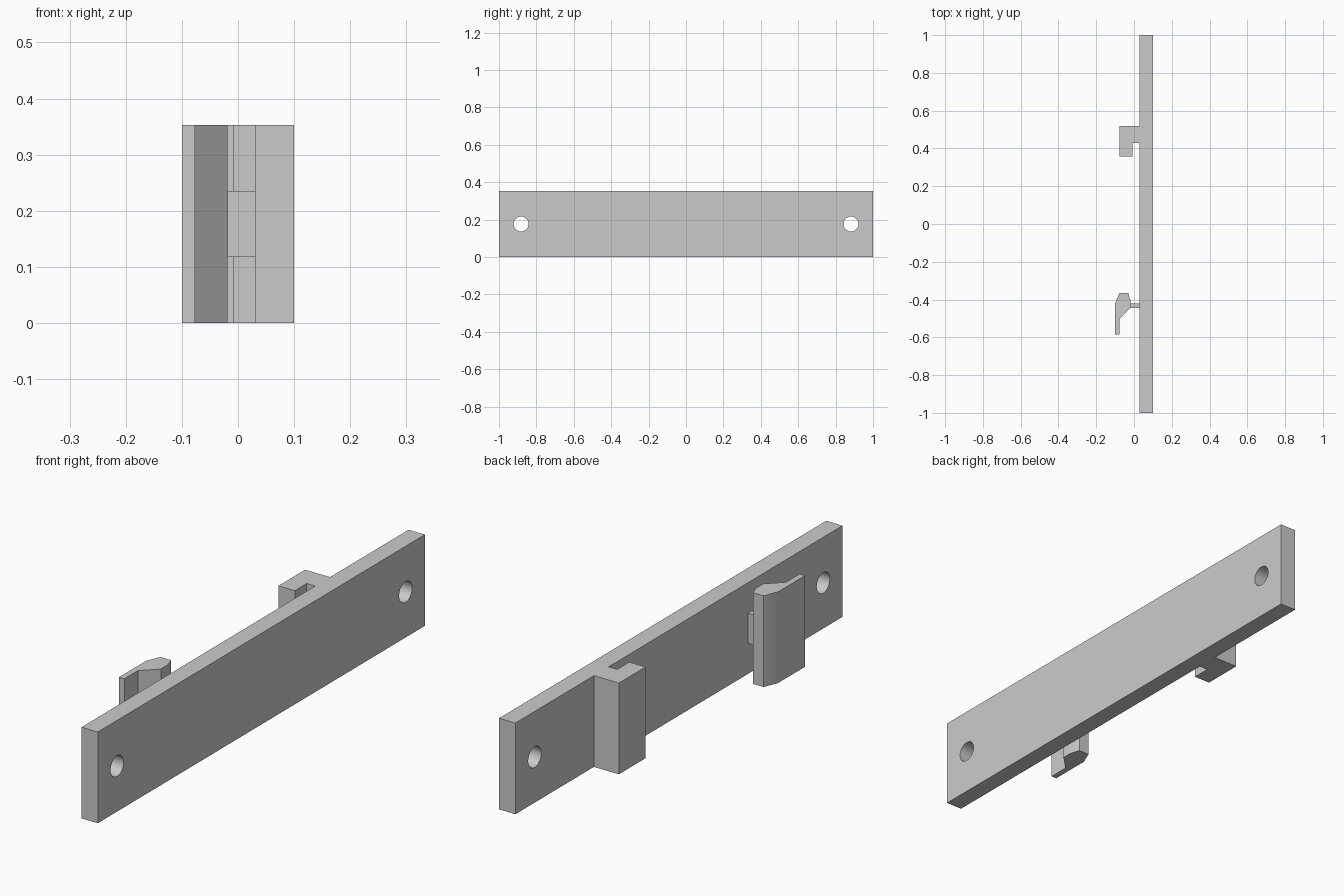
import bpy
import bmesh
import math

cube = bpy.data.objects.get("Cube")
if cube:
    bpy.data.objects.remove(cube, do_unlink=True)

HEIGHT = 0.353
MID = HEIGHT / 2

grey = bpy.data.materials.new("light_grey")
grey.use_nodes = True
colour = (0.6, 0.6, 0.6, 1)
grey.diffuse_color = colour
grey.node_tree.nodes["Principled BSDF"].inputs["Base Color"].default_value = colour


def extrude_profile(name, points, bottom, top):
    """Extrude an outline in plan straight upwards."""
    bm = bmesh.new()
    face = bm.faces.new([bm.verts.new((x, y, bottom)) for x, y in points])
    grown = bmesh.ops.extrude_face_region(bm, geom=[face])["geom"]
    verts = [v for v in grown if isinstance(v, bmesh.types.BMVert)]
    bmesh.ops.translate(bm, verts=verts, vec=(0, 0, top - bottom))
    bmesh.ops.recalc_face_normals(bm, faces=bm.faces)
    mesh = bpy.data.meshes.new(name)
    bm.to_mesh(mesh)
    bm.free()
    mesh.materials.append(grey)
    obj = bpy.data.objects.new(name, mesh)
    bpy.context.collection.objects.link(obj)
    return obj


def smooth(obj):
    bpy.ops.object.select_all(action="DESELECT")
    obj.select_set(True)
    bpy.context.view_layer.objects.active = obj
    bpy.ops.object.shade_smooth_by_angle(angle=math.radians(30))


# Mounting plate with the fixed hook in one outline
plate = extrude_profile("plate_with_hook", [
    (0.1, -1), (0.1, 1), (0.03, 1), (0.03, 0.52), (-0.077, 0.52),
    (-0.077, 0.357), (-0.007, 0.357), (-0.007, 0.43), (0.03, 0.43), (0.03, -1),
], 0, HEIGHT)

# Screw holes through both ends
for side in (-1, 1):
    bpy.ops.mesh.primitive_cylinder_add(
        vertices=48, radius=0.04, depth=0.3,
        location=(0.065, side * 0.882, MID), rotation=(0, math.pi / 2, 0))
    cutter = bpy.context.object
    cutter.name = "screw_hole_cutter"
    cutter.data.materials.append(grey)
    cut = plate.modifiers.new("screw_hole", "BOOLEAN")
    cut.operation = "DIFFERENCE"
    cut.solver = "EXACT"
    cut.object = cutter
    bpy.ops.object.select_all(action="DESELECT")
    plate.select_set(True)
    bpy.context.view_layer.objects.active = plate
    bpy.ops.object.modifier_apply(modifier=cut.name)
    bpy.data.objects.remove(cutter, do_unlink=True)
smooth(plate)

# Spring clip with a thin release tab
clip = extrude_profile("spring_clip", [
    (-0.1, -0.585), (-0.077, -0.585), (-0.077, -0.502), (-0.019, -0.445),
    (-0.019, -0.403), (-0.031, -0.364), (-0.077, -0.364), (-0.1, -0.42),
], 0, HEIGHT)
smooth(clip)

# Short stem joining the clip to the plate
extrude_profile("clip_stem", [
    (-0.019, -0.445), (0.03, -0.445), (0.03, -0.422), (-0.019, -0.422),
], 0.118, 0.235)
